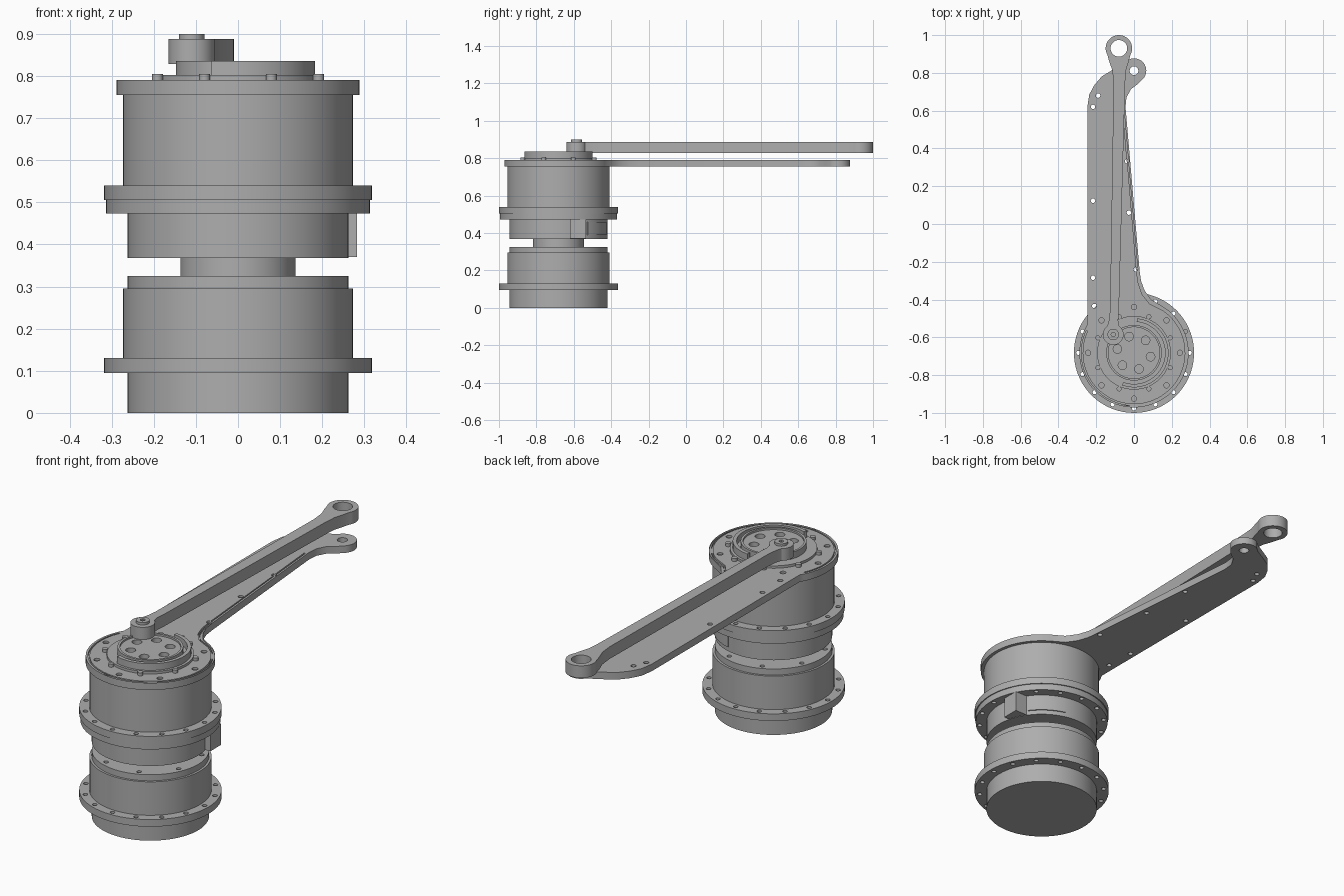
import bpy, bmesh, math
from mathutils import Vector

cube = bpy.data.objects.get("Cube")
if cube:
    bpy.data.objects.remove(cube)

grey = bpy.data.materials.new("machined_grey")
grey.use_nodes = True
COLOUR = (0.42, 0.42, 0.42, 1)
grey.diffuse_color = COLOUR
grey.node_tree.nodes["Principled BSDF"].inputs["Base Color"].default_value = COLOUR

AXIS = Vector((0, -0.682))          # axis of the drum stack


def arc(centre, r, a0, a1, n=24):
    """Points along an arc, angles in degrees."""
    steps = [math.radians(a0 + (a1 - a0) * i / n) for i in range(n + 1)]
    return [Vector((centre[0] + r * math.cos(a), centre[1] + r * math.sin(a))) for a in steps]


def circle(r, centre=AXIS, n=72):
    return arc(centre, r, 0, 360, n)[:-1]


def bolt_circle(r, count, hole_r, start=0.0):
    """Small circles evenly spaced around the stack axis."""
    return [circle(hole_r, arc(AXIS, r, start + 360 * i / count, 0, 1)[0], 14)
            for i in range(count)]


def band(r0, r1, a0, a1):
    """Closed outline of an arc-shaped wall."""
    return arc(AXIS, r0, a0, a1) + arc(AXIS, r1, a1, a0)


def groove(path, width):
    """Closed outline of a narrow strip along a path."""
    left, right = [], []
    for i, p in enumerate(path):
        d = (path[min(i + 1, len(path) - 1)] - path[max(i - 1, 0)]).normalized()
        side = Vector((-d.y, d.x)) * width / 2
        left.append(p + side)
        right.append(p - side)
    return left + right[::-1]


def plate(name, loops, z0, z1):
    """Extrude outlines between two heights; inner outlines become holes."""
    curve = bpy.data.curves.new(name, 'CURVE')
    curve.dimensions = '2D'
    curve.fill_mode = 'BOTH'
    curve.extrude = (z1 - z0) / 2
    for loop in loops:
        spline = curve.splines.new('POLY')
        spline.points.add(len(loop) - 1)
        for point, p in zip(spline.points, loop):
            point.co = (p[0], p[1], 0, 1)
        spline.use_cyclic_u = True
    temp = bpy.data.objects.new(name + "_outline", curve)
    bpy.context.collection.objects.link(temp)
    bpy.context.view_layer.update()
    mesh = bpy.data.meshes.new_from_object(
        temp.evaluated_get(bpy.context.evaluated_depsgraph_get()))
    bpy.data.objects.remove(temp)
    bm = bmesh.new()
    bm.from_mesh(mesh)
    bmesh.ops.remove_doubles(bm, verts=bm.verts, dist=1e-5)
    bmesh.ops.recalc_face_normals(bm, faces=bm.faces)
    bmesh.ops.translate(bm, verts=bm.verts, vec=(0, 0, (z0 + z1) / 2))
    bm.to_mesh(mesh)
    bm.free()
    mesh.name = name
    mesh.materials.clear()
    mesh.materials.append(grey)
    obj = bpy.data.objects.new(name, mesh)
    bpy.context.collection.objects.link(obj)
    bpy.ops.object.select_all(action='DESELECT')
    obj.select_set(True)
    bpy.context.view_layer.objects.active = obj
    bpy.ops.object.shade_smooth_by_angle(angle=math.radians(30))
    return obj


# Drum stack
flange_holes = bolt_circle(0.295, 16, 0.011)
shoulder_holes = bolt_circle(0.235, 8, 0.011, 22.5)
plate("base_drum", [circle(0.262)], 0, 0.095)
plate("lower_flange", [circle(0.318)] + flange_holes, 0.095, 0.13)
plate("lower_drum", [circle(0.273)], 0.13, 0.295)
plate("lower_shoulder", [circle(0.262)] + shoulder_holes, 0.295, 0.325)
plate("neck", [circle(0.137)], 0.325, 0.368)
plate("middle_drum", [circle(0.262)], 0.368, 0.473)
plate("middle_flange_lower", [circle(0.313)] + flange_holes, 0.473, 0.505)
plate("middle_flange_upper", [circle(0.318)] + flange_holes, 0.505, 0.54)
plate("upper_drum", [circle(0.273)], 0.54, 0.755)

# Connector block and cover panel on the middle drum
y0, y1 = -0.62, -0.535
plate("connector_block", [[(0.2, y0), (0.283, y0), (0.283, y1), (0.2, y1)]], 0.37, 0.473)
plate("cover_panel", [band(0.255, 0.267, 36, 75)], 0.39, 0.46)

# Lower arm: round cap that runs into a tapering arm with an end lobe
LOBE = (0, 0.812)
arm = arc(AXIS, 0.289, 148.7, 418.7, 64)
arm += [(0.09, -0.4), (0.055, -0.35), (0.037, -0.3), (0.03, -0.25),
        (-0.045, 0.62), (-0.04, 0.67), (-0.015, 0.715), (0.025, 0.745)]
arm += arc(LOBE, 0.065, -50, 120, 20)
arm += [(-0.06, 0.845), (-0.12, 0.812), (-0.17, 0.782), (-0.21, 0.735),
        (-0.237, 0.685), (-0.247, 0.62)]
screws = [(-0.217, 0.62), (-0.19, 0.68), (-0.037, 0.333), (-0.217, 0.123),
          (-0.027, 0.06), (-0.217, -0.285), (0.01, -0.24), (-0.21, -0.434)]
arm_holes = [circle(0.012, p, 14) for p in screws] + [circle(0.023, LOBE, 24)]
rim_path = [Vector(p) for p in ((-0.056, 0.6), (0.017, -0.25), (0.025, -0.31), (0.045, -0.37),
                                (0.085, -0.42))] + arc(AXIS, 0.275, 55, -205, 60)
plate("arm_lower_layer", [arm] + arm_holes, 0.755, 0.78)
plate("arm_upper_layer",
      [arm] + arm_holes + [groove(rim_path, 0.007)] + bolt_circle(0.243, 8, 0.014),
      0.78, 0.79)

# Bearing retainer with its screws
plate("retainer_ring", [circle(0.195), circle(0.12)], 0.79, 0.802)
plate("retainer_screws", bolt_circle(0.207, 8, 0.013, 22.5), 0.785, 0.805)

# Crank disc with raised rim and crescent walls
plate("crank_disc", [circle(0.14)] + bolt_circle(0.09, 6, 0.023, 47), 0.785, 0.826)
plate("crank_rim", [circle(0.147), circle(0.136)], 0.79, 0.835)
plate("crank_crescent", [band(0.165, 0.183, -110, 85)], 0.79, 0.835)

# Upper link: bar with an eye at the far end and a hub on the crank
HUB, EYE = (-0.11, -0.585), (-0.08, 0.93)
link = arc(EYE, 0.07, -30, 210, 40)
link += [(-0.133, 0.865), (-0.115, 0.815), (-0.108, 0.75), (-0.127, -0.46), (-0.133, -0.51)]
link += arc(HUB, 0.055, 125, 415, 40)
link += [(-0.084, -0.51), (-0.08, -0.46), (-0.047, 0.75), (-0.042, 0.815), (-0.027, 0.865)]
plate("upper_link", [link, circle(0.044, EYE, 40)], 0.828, 0.888)
plate("hub_pin", [circle(0.03, HUB, 32), circle(0.012, HUB, 6)], 0.87, 0.9)
